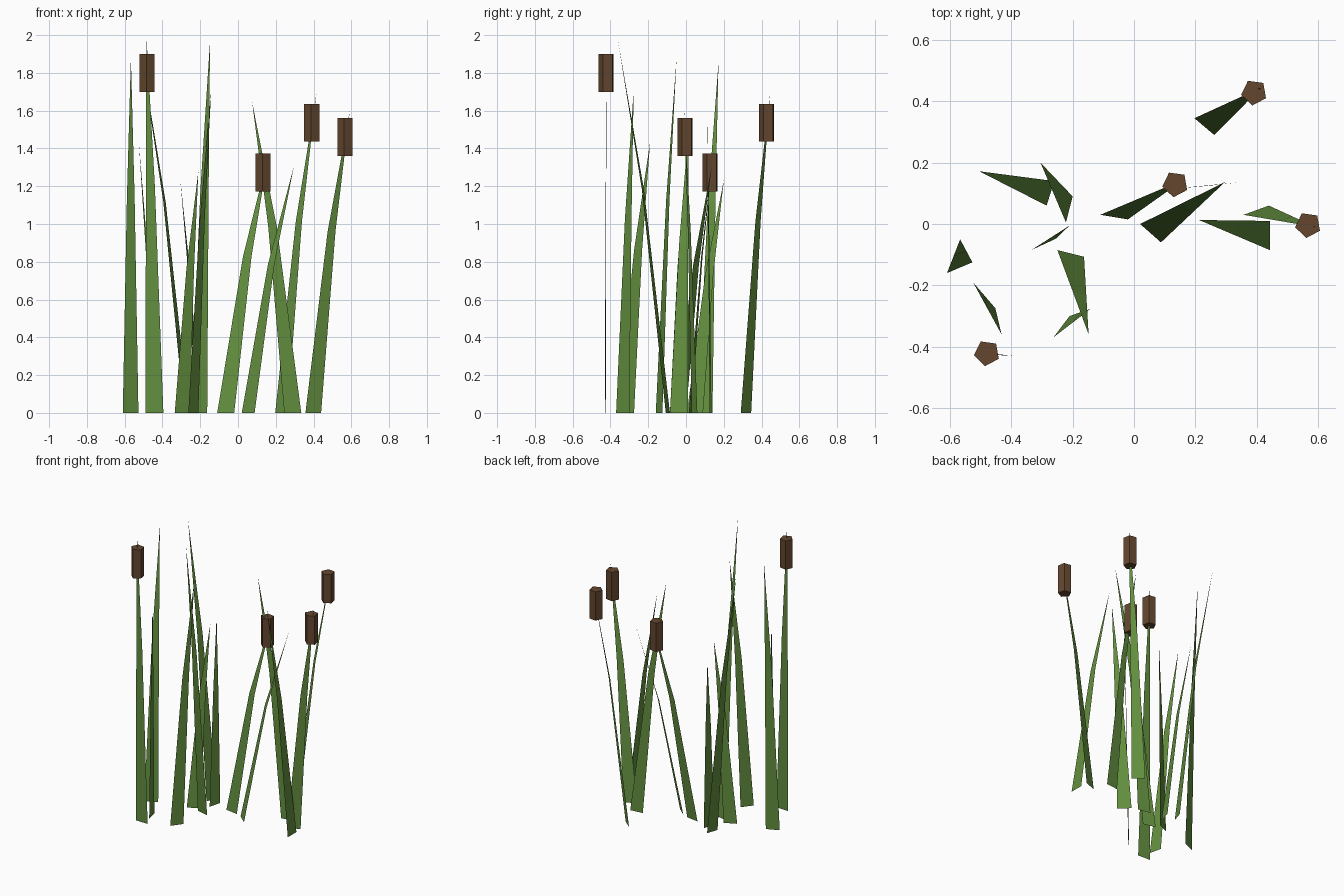
import bpy
import bmesh
from math import radians
from mathutils import Matrix, Vector

BEND_HEIGHT = 0.6   # where each blade creases, as a share of its height
BEND_REACH = 0.5    # how much of the sideways lean is reached at the crease
HEAD_RADIUS = 0.043
HEAD_LENGTH = 0.2

default_cube = bpy.data.objects.get("Cube")
if default_cube:
    bpy.data.objects.remove(default_cube, do_unlink=True)


def make_material(name, colour):
    material = bpy.data.materials.new(name)
    material.use_nodes = True
    material.diffuse_color = colour
    material.node_tree.nodes["Principled BSDF"].inputs["Base Color"].default_value = colour
    return material


leaf_green = make_material("leaf_green", (0.125, 0.275, 0.05, 1))
seed_brown = make_material("seed_brown", (0.127, 0.062, 0.028, 1))


def finish(name, bm, material):
    mesh = bpy.data.meshes.new(name)
    bm.to_mesh(mesh)
    bm.free()
    mesh.materials.append(material)
    bpy.context.collection.objects.link(bpy.data.objects.new(name, mesh))


def blade(name, left, right, tip):
    """Flat leaf: a quad from the ground to the crease, then a triangle to the tip."""
    left, right, tip = Vector((*left, 0)), Vector((*right, 0)), Vector(tip)
    root = (left + right) / 2
    half_width = (right - left) / 4
    bend = root.lerp(tip, BEND_REACH)
    bend.z = tip.z * BEND_HEIGHT
    bm = bmesh.new()
    a, b, c, d, e = [bm.verts.new(p) for p in
                     (left, right, bend + half_width, bend - half_width, tip)]
    bm.faces.new((a, b, c, d))
    bm.faces.new((d, c, e))
    finish(name, bm, leaf_green)
    return root


def cattail(name, left, right, tip):
    """Blade used as a stem, with a five-sided seed head near its tip."""
    root = blade(name + "_stem", left, right, tip)
    centre = root.lerp(Vector(tip), 0.875)
    centre.z = tip[2] * 0.85 + HEAD_LENGTH / 2
    bm = bmesh.new()
    bmesh.ops.create_cone(bm, cap_ends=True, segments=5, radius1=HEAD_RADIUS,
                          radius2=HEAD_RADIUS, depth=HEAD_LENGTH)
    # turn the head so one corner sits at a fixed heading
    corner = max(bm.verts, key=lambda v: v.co.y).co.xy
    turn = radians(118) - Vector((corner.x, corner.y, 0)).to_track_quat("X", "Z").to_euler().z
    bmesh.ops.transform(bm, verts=bm.verts,
                        matrix=Matrix.Translation(centre) @ Matrix.Rotation(turn, 4, "Z"))
    finish(name + "_seed_head", bm, seed_brown)


# Cattails
cattail("tall_cattail", (-0.49, -0.425), (-0.395, -0.43), (-0.485, -0.42, 2.0))
cattail("back_cattail", (0.197, 0.345), (0.262, 0.29), (0.415, 0.445, 1.69))
cattail("left_cattail", (0.357, 0.03), (0.44, 0.06), (0.592, -0.01, 1.6))
cattail("middle_cattail", (-0.11, 0.03), (-0.02, 0.015), (0.163, 0.145, 1.38))

# Leaves on the model's left side
blade("crossing_leaf", (0.245, 0.125), (0.335, 0.135), (0.075, 0.11, 1.645))
blade("edge_on_leaf", (0.443, 0.01), (0.443, -0.085), (0.212, 0.013, 1.5))
blade("short_leaning_leaf", (0.02, 0), (0.088, -0.06), (0.297, 0.137, 1.31))

# Leaves on the model's right side
blade("outer_leaf", (-0.61, -0.16), (-0.527, -0.125), (-0.567, -0.05, 1.88))
blade("front_short_leaf", (-0.452, -0.275), (-0.432, -0.36), (-0.525, -0.19, 1.435))
blade("tall_front_leaf", (-0.25, -0.085), (-0.163, -0.107), (-0.148, -0.36, 1.97))
blade("front_leaf", (-0.263, -0.37), (-0.21, -0.3), (-0.142, -0.277, 1.71))
blade("back_leaning_leaf", (-0.26, 0.14), (-0.285, 0.06), (-0.505, 0.172, 1.855))
blade("back_short_leaf", (-0.2, 0.09), (-0.222, 0.005), (-0.305, 0.2, 1.23))
blade("inner_short_leaf", (-0.335, -0.085), (-0.255, -0.048), (-0.21, -0.005, 1.28))
